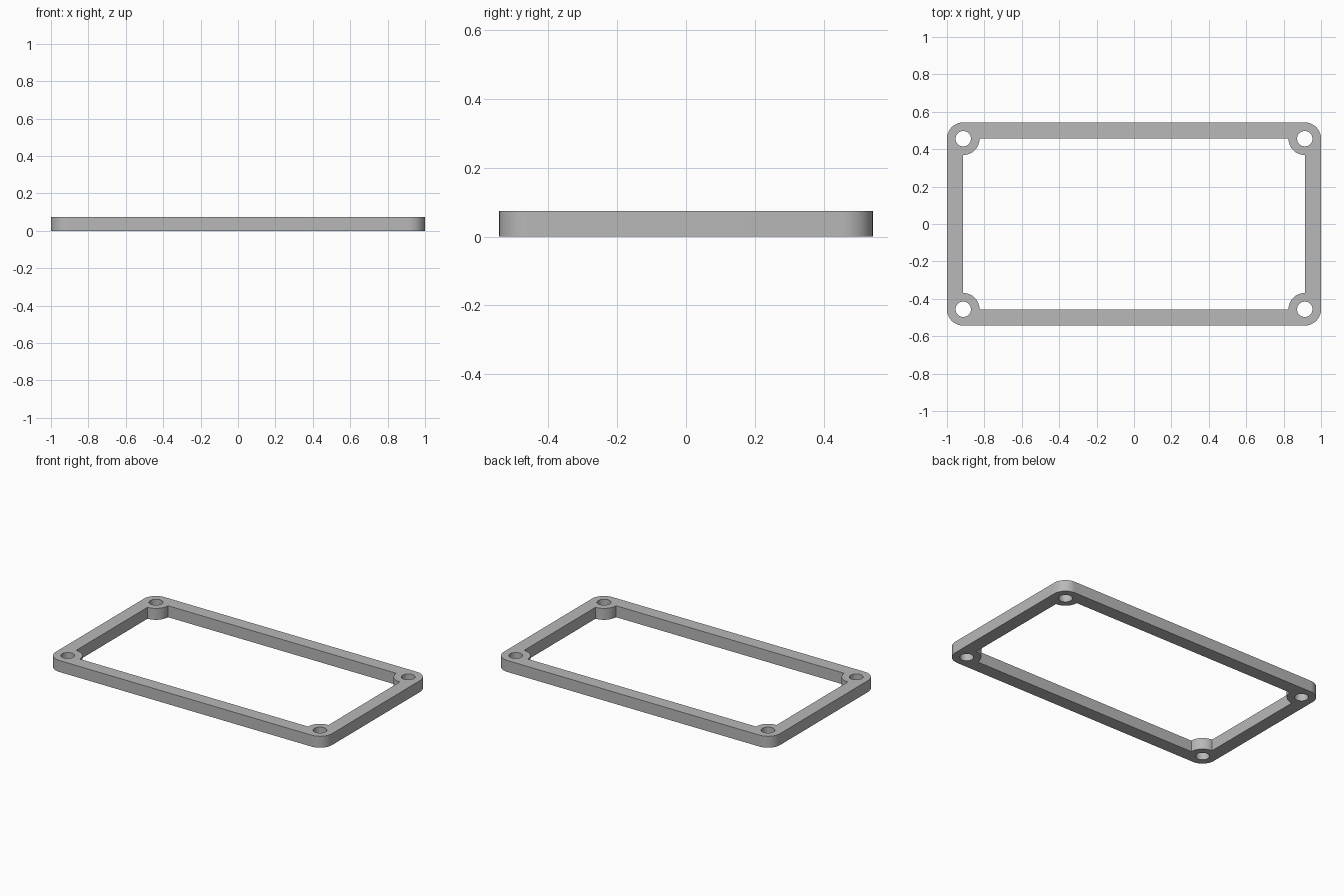
import bpy
import bmesh
from math import cos, sin, tau

cube = bpy.data.objects.get("Cube")
if cube:
    bpy.data.objects.remove(cube)

HALF_X, HALF_Y, HEIGHT = 1.0, 0.543, 0.075
RIM = 0.087           # rail width, corner radius and boss radius
HOLE = 0.041
STEPS = 64            # sides of each round
CX, CY = HALF_X - RIM, HALF_Y - RIM

grey = bpy.data.materials.new("plain_grey")
grey.use_nodes = True
colour = (0.48, 0.48, 0.48, 1)
grey.diffuse_color = colour
grey.node_tree.nodes["Principled BSDF"].inputs["Base Color"].default_value = colour


def circle(bm, radius):
    return [bm.verts.new((CX + radius * cos(tau * i / STEPS),
                          CY + radius * sin(tau * i / STEPS), 0))
            for i in range(STEPS)]


def strip(bm, a, b, closed=False):
    """Join two rows of points with quads."""
    for i in range(len(a) if closed else len(a) - 1):
        j = (i + 1) % len(a)
        bm.faces.new((a[i], b[i], b[j], a[j]))


bm = bmesh.new()
# Corner boss around the screw hole
outer = circle(bm, RIM)
strip(bm, circle(bm, HOLE), outer, closed=True)

# Half rails running from the boss to the mirror planes
q = STEPS // 4
long_end = outer[q:2 * q + 1]
strip(bm, long_end, [bm.verts.new((0, v.co.y, 0)) for v in long_end])
short_end = outer[3 * q:] + outer[:1]
strip(bm, short_end, [bm.verts.new((v.co.x, 0, 0)) for v in short_end])
bmesh.ops.recalc_face_normals(bm, faces=bm.faces)
if bm.faces[:][0].normal.z < 0:
    bmesh.ops.reverse_faces(bm, faces=bm.faces)

mesh = bpy.data.meshes.new("gasket_frame")
bm.to_mesh(mesh)
bm.free()
mesh.materials.append(grey)
frame = bpy.data.objects.new("gasket_frame", mesh)
bpy.context.collection.objects.link(frame)

# Mirror to four corners, then give the outline its height
mirror = frame.modifiers.new("four_corners", 'MIRROR')
mirror.use_axis = (True, True, False)
mirror.merge_threshold = 0.0001
solid = frame.modifiers.new("height", 'SOLIDIFY')
solid.thickness = HEIGHT
solid.offset = 1

bpy.ops.object.select_all(action='DESELECT')
frame.select_set(True)
bpy.context.view_layer.objects.active = frame
bpy.ops.object.convert(target='MESH')
bpy.ops.object.shade_smooth_by_angle(angle=0.6)
